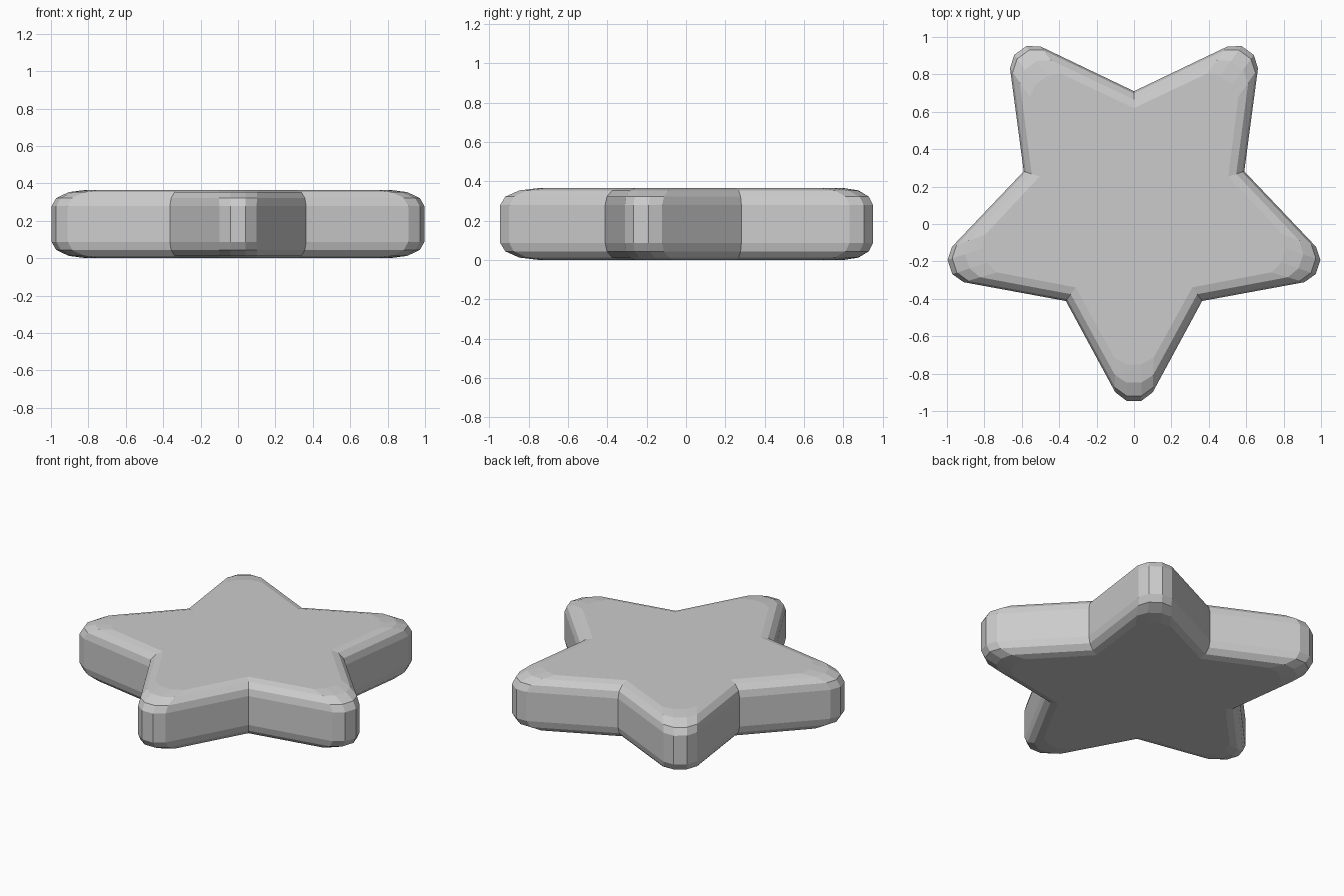
import bpy, bmesh
from math import sin, cos, pi

if "Cube" in bpy.data.objects:
    bpy.data.objects.remove(bpy.data.objects["Cube"])

HEIGHT, ROUND, CENTRE_Y = 0.365, 0.087, 0.09
# One arm: (sideways, outward) at the side wall and at the flat face
NOTCH = (0.62, 0.53)
WALL_TIP = [(-0.10, 0.99), (-0.04, 1.035), (0.04, 1.035), (0.10, 0.99)]
FACE_TIP = [(-0.105, 0.805), (-0.04, 0.84), (0.04, 0.84), (0.105, 0.805)]


def outline(t):
    """Star outline, blended from the side wall (t=0) to the flat face (t=1)."""
    pts = []
    for arm in range(5):
        a = -pi / 2 + arm * 2 * pi / 5
        for (s0, r0), (s1, r1) in zip(WALL_TIP, FACE_TIP):
            s, r = s0 + (s1 - s0) * t, r0 + (r1 - r0) * t
            pts.append((r * cos(a) - s * sin(a), r * sin(a) + s * cos(a) + CENTRE_Y))
        n, b = NOTCH[0] + (NOTCH[1] - NOTCH[0]) * t, a + pi / 5
        pts.append((n * cos(b), n * sin(b) + CENTRE_Y))
    return pts


# Quarter-round edge levels, mirrored for bottom and top
steps = [i * pi / 6 for i in range(4)]
upper = [(1 - cos(a), HEIGHT - ROUND * (1 - sin(a))) for a in steps]
levels = [(t, HEIGHT - z) for t, z in reversed(upper)] + upper

# Star body: stacked rings with flat caps
bm = bmesh.new()
rings = [[bm.verts.new((x, y, z)) for x, y in outline(t)] for t, z in levels]
for lo, hi in zip(rings, rings[1:]):
    for i in range(len(lo)):
        j = (i + 1) % len(lo)
        bm.faces.new((lo[i], lo[j], hi[j], hi[i]))
bm.faces.new(rings[-1])
bm.faces.new(rings[0][::-1])
bmesh.ops.recalc_face_normals(bm, faces=bm.faces)
mesh = bpy.data.meshes.new("star")
bm.to_mesh(mesh)
bm.free()
bpy.context.collection.objects.link(bpy.data.objects.new("star", mesh))
